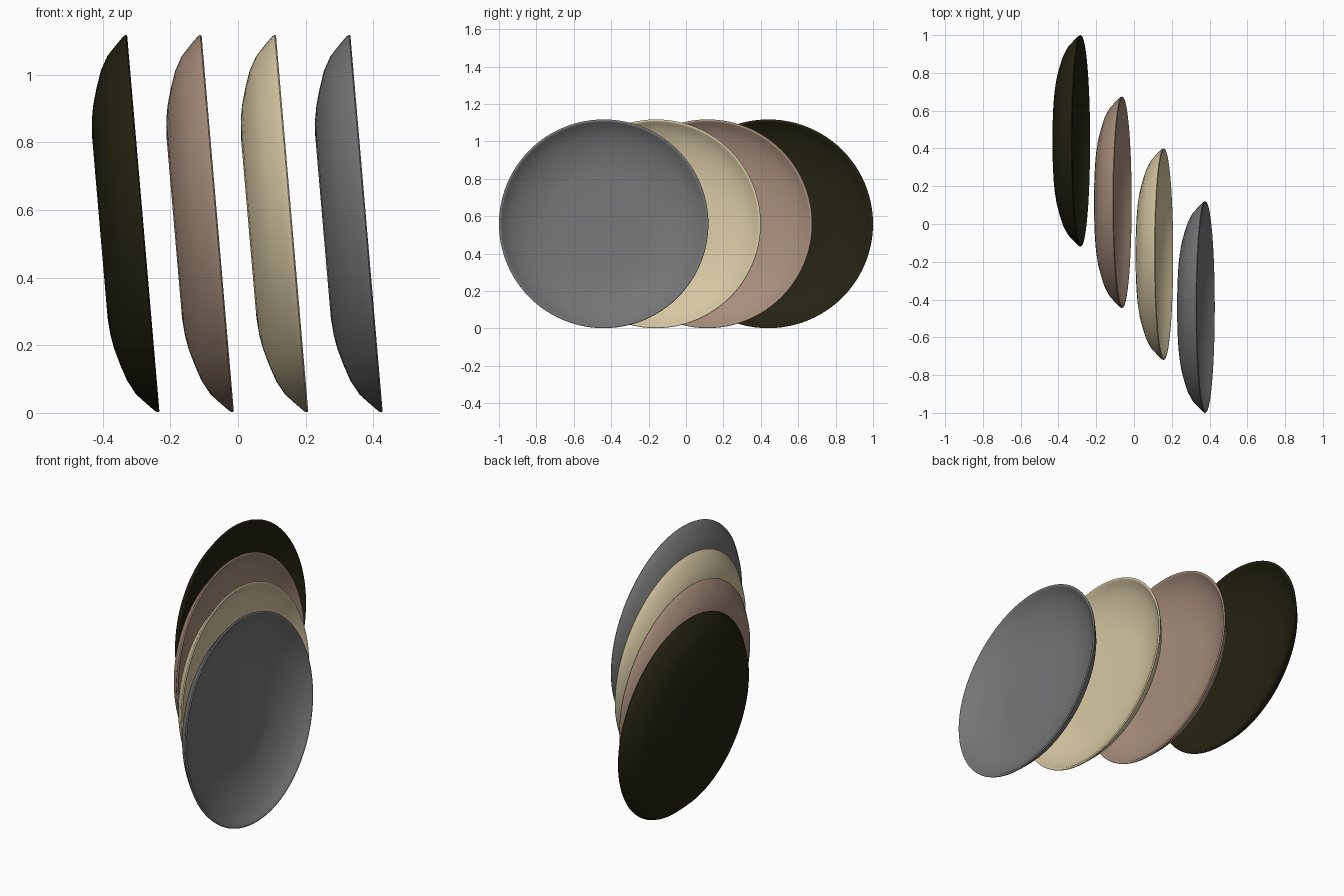
import bpy, bmesh, math
from mathutils import Matrix

if "Cube" in bpy.data.objects:
    bpy.data.objects.remove(bpy.data.objects["Cube"])

SEGMENTS = 96
TILT = math.radians(4.9)

# Dish cross-section (radius, depth along the axis): inside centre, rim, underside centre
PROFILE = [
    (0.0, -0.110), (0.25, -0.110), (0.30, -0.107), (0.35, -0.100), (0.41, -0.083),
    (0.46, -0.064), (0.50, -0.043), (0.53, -0.021), (0.546, -0.004), (0.551, 0.0),
    (0.557, 0.0), (0.560, -0.004), (0.557, -0.011), (0.535, -0.033), (0.502, -0.064),
    (0.46, -0.087), (0.41, -0.104), (0.36, -0.118), (0.32, -0.125), (0.27, -0.129),
    (0.0, -0.129),
]


def material(name, rgb):
    """Flat colour from 0-255 display values."""
    mat = bpy.data.materials.new(name)
    lin = [((c / 255 + 0.055) / 1.055) ** 2.4 if c > 10 else c / 3294 for c in rgb]
    mat.diffuse_color = (*lin, 1.0)
    mat.use_nodes = True
    mat.node_tree.nodes["Principled BSDF"].inputs["Base Color"].default_value = mat.diffuse_color
    return mat


def plate(name, x, y, mat):
    """Spin the cross-section around z, then stand the dish up facing +x."""
    bm = bmesh.new()
    verts = [bm.verts.new((r, 0, d)) for r, d in PROFILE]
    edges = [bm.edges.new(pair) for pair in zip(verts, verts[1:])]
    bmesh.ops.spin(bm, geom=verts + edges, cent=(0, 0, 0), axis=(0, 0, 1),
                   angle=math.tau, steps=SEGMENTS, use_duplicate=False)
    bmesh.ops.remove_doubles(bm, verts=bm.verts, dist=0.0001)
    bmesh.ops.recalc_face_normals(bm, faces=bm.faces)
    bm.transform(Matrix.Rotation(math.pi / 2 - TILT, 4, 'Y'))
    mesh = bpy.data.meshes.new(name)
    bm.to_mesh(mesh)
    bm.free()
    mesh.materials.append(mat)
    obj = bpy.data.objects.new(name, mesh)
    bpy.context.collection.objects.link(obj)
    obj.location = (x, y, 0.56)
    bpy.context.view_layer.objects.active = obj
    obj.select_set(True)
    bpy.ops.object.shade_smooth_by_angle(angle=math.radians(60))
    obj.select_set(False)


# Four staggered plates, back to front
plate("dark_plate", -0.28, 0.44, material("dark olive", (36, 34, 16)))
plate("brown_plate", -0.06, 0.115, material("warm brown", (166, 141, 122)))
plate("cream_plate", 0.16, -0.16, material("cream", (214, 199, 162)))
plate("grey_plate", 0.38, -0.44, material("grey", (117, 117, 119)))
